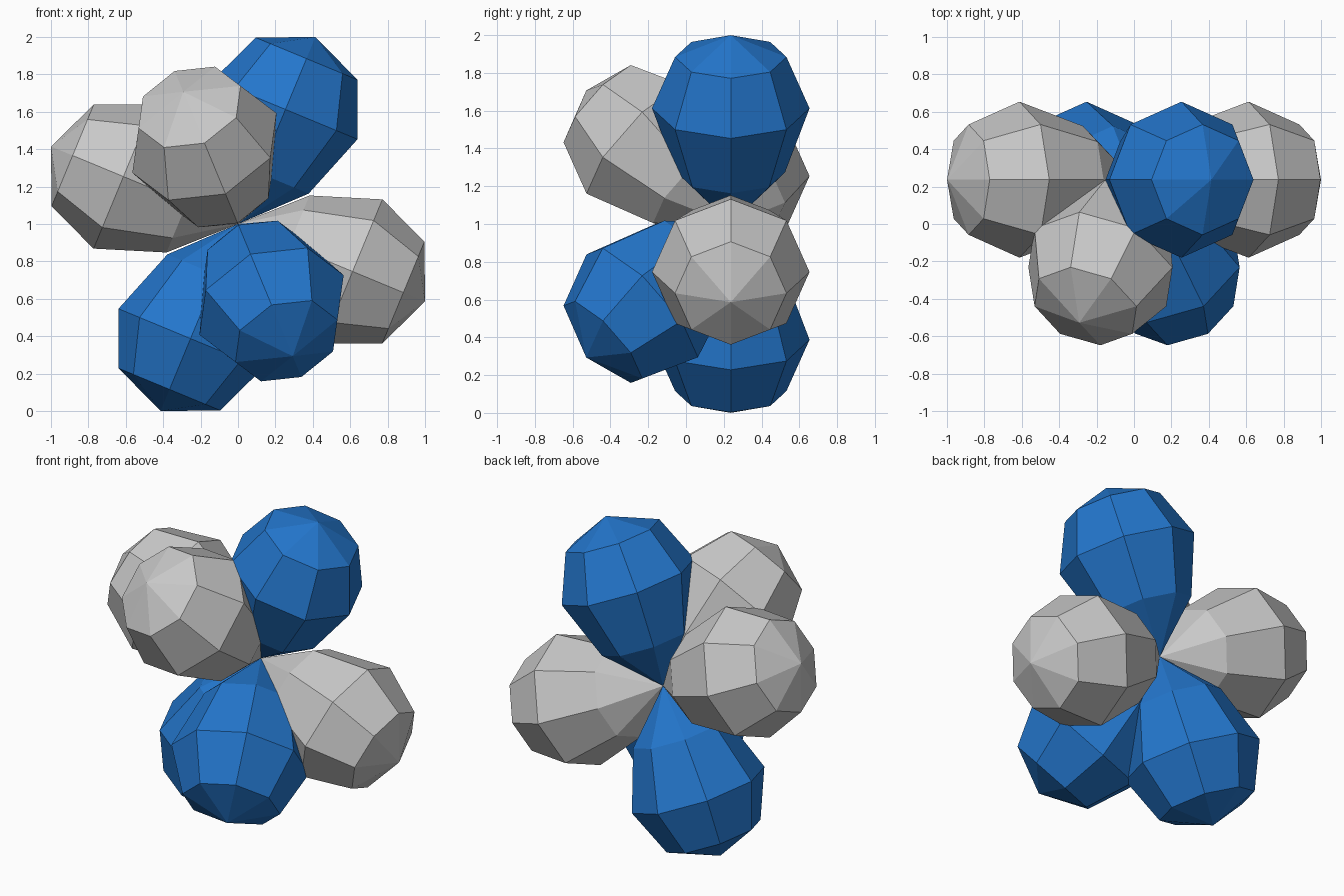
import bpy, bmesh, math
from mathutils import Vector

cube = bpy.data.objects.get("Cube")
if cube:
    bpy.data.objects.remove(cube, do_unlink=True)

CENTRE = Vector((0, 0.237, 1))
SIDES = 8
TIP = 1.082                                        # distance of the rounded end
RINGS = [(0.295, 0.287), (0.663, 0.417), (0.957, 0.295)]   # distance, radius


def material(name, colour):
    m = bpy.data.materials.new(name)
    m.use_nodes = True
    m.diffuse_color = (*colour, 1)
    m.node_tree.nodes["Principled BSDF"].inputs["Base Color"].default_value = (*colour, 1)
    return m


blue = material("blue", (0.017, 0.18, 0.6))
grey = material("light grey", (0.58, 0.58, 0.58))


def lobe(name, angle, tilt, mat):
    """Faceted teardrop from the centre; angle turns in the front plane, tilt leans forward."""
    a, t = math.radians(angle), math.radians(tilt)
    axis = Vector((math.cos(a) * math.cos(t), -math.sin(t), math.sin(a) * math.cos(t)))
    side = axis.cross(Vector((0, 1, 0))).normalized()
    up = side.cross(axis)
    bm = bmesh.new()
    rings = []
    for dist, rad in RINGS:
        ring = []
        for i in range(SIDES):
            p = math.tau * i / SIDES
            ring.append(bm.verts.new(axis * dist + (up * math.cos(p) + side * math.sin(p)) * rad))
        rings.append(ring)
    point = bm.verts.new((0, 0, 0))
    cap = bm.verts.new(axis * TIP)
    for i in range(SIDES):
        j = (i + 1) % SIDES
        bm.faces.new((point, rings[0][j], rings[0][i]))
        bm.faces.new((cap, rings[-1][i], rings[-1][j]))
        for low, high in zip(rings, rings[1:]):
            bm.faces.new((low[i], low[j], high[j], high[i]))
    bmesh.ops.recalc_face_normals(bm, faces=bm.faces)
    mesh = bpy.data.meshes.new(name)
    bm.to_mesh(mesh)
    bm.free()
    mesh.materials.append(mat)
    obj = bpy.data.objects.new(name, mesh)
    obj.location = CENTRE
    bpy.context.collection.objects.link(obj)


# Four lobes in the back plane, two leaning forward
lobe("upper_left_lobe", 67.5, 0, blue)
lobe("upper_right_lobe", 157.5, 0, grey)
lobe("lower_right_lobe", 247.5, 0, blue)
lobe("lower_left_lobe", 337.5, 0, grey)
lobe("front_upper_lobe", 112.5, 45, grey)
lobe("front_lower_lobe", 292.5, 45, blue)
